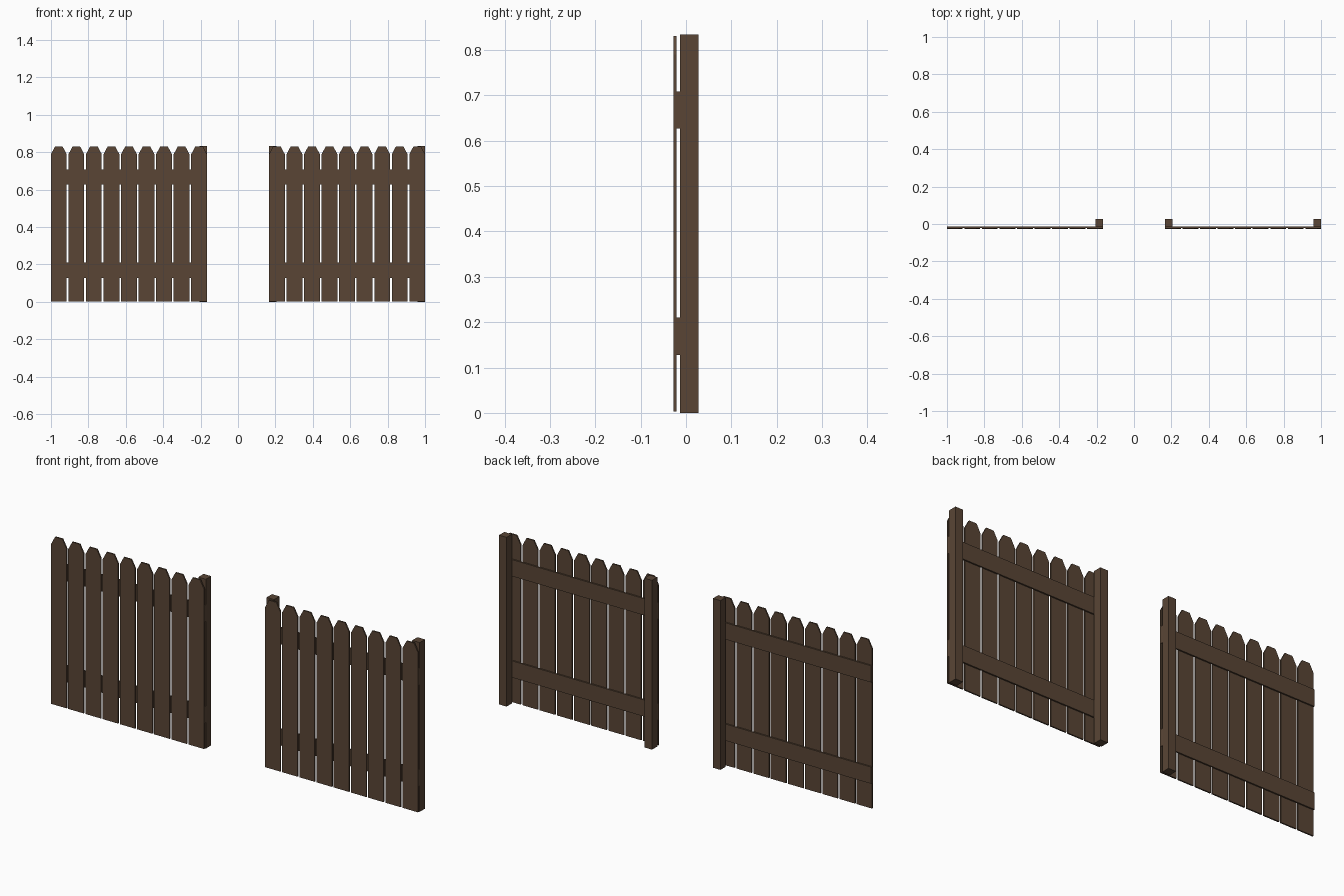
import bpy, bmesh

if "Cube" in bpy.data.objects:
    bpy.data.objects.remove(bpy.data.objects["Cube"])

wood = bpy.data.materials.new("dark_wood")
wood.diffuse_color = (0.10, 0.06, 0.036, 1)
wood.use_nodes = True
wood.node_tree.nodes["Principled BSDF"].inputs["Base Color"].default_value = wood.diffuse_color

PANEL_W = 0.834
PLANK_W, PLANKS = 0.084, 9
HEIGHT = 0.834
POST = 0.041


def prism(name, profile, y0, y1):
    """Extrude an x-z outline from y0 (front) to y1 (back)."""
    bm = bmesh.new()
    face = bm.faces.new([bm.verts.new((x, y0, z)) for x, z in profile])
    ext = bmesh.ops.extrude_face_region(bm, geom=[face])
    verts = [v for v in ext["geom"] if isinstance(v, bmesh.types.BMVert)]
    bmesh.ops.translate(bm, verts=verts, vec=(0, y1 - y0, 0))
    bmesh.ops.recalc_face_normals(bm, faces=bm.faces)
    mesh = bpy.data.meshes.new(name)
    bm.to_mesh(mesh)
    bm.free()
    mesh.materials.append(wood)
    obj = bpy.data.objects.new(name, mesh)
    bpy.context.collection.objects.link(obj)
    return obj


def box(name, x0, x1, y0, y1, z0, z1):
    return prism(name, [(x0, z0), (x1, z0), (x1, z1), (x0, z1)], y0, y1)


def panel(side, left, post_positions):
    # pickets with clipped top corners
    pitch = (PANEL_W - PLANK_W) / (PLANKS - 1)
    for i in range(PLANKS):
        a = left + i * pitch
        b = a + PLANK_W
        prism(f"{side}_picket_{i + 1}",
              [(a, 0.003), (b, 0.003), (b, 0.79), (b - 0.022, 0.831),
               (a + 0.022, 0.831), (a, 0.79)], -0.0275, -0.0205)
    # horizontal rails
    for label, z in (("lower", 0.128), ("upper", 0.627)):
        box(f"{side}_{label}_rail", left, left + PANEL_W,
            -0.0205, -0.0135, z, z + 0.082)
    # square posts
    for n, x in enumerate(post_positions):
        box(f"{side}_post_{n + 1}", x, x + POST, -0.0135, 0.0275, 0, HEIGHT)


# left panel has one post at the opening, right panel has one at each end
panel("left", -1.0, [-1.0 + PANEL_W - POST])
panel("right", 1.0 - PANEL_W, [1.0 - PANEL_W, 1.0 - POST])
